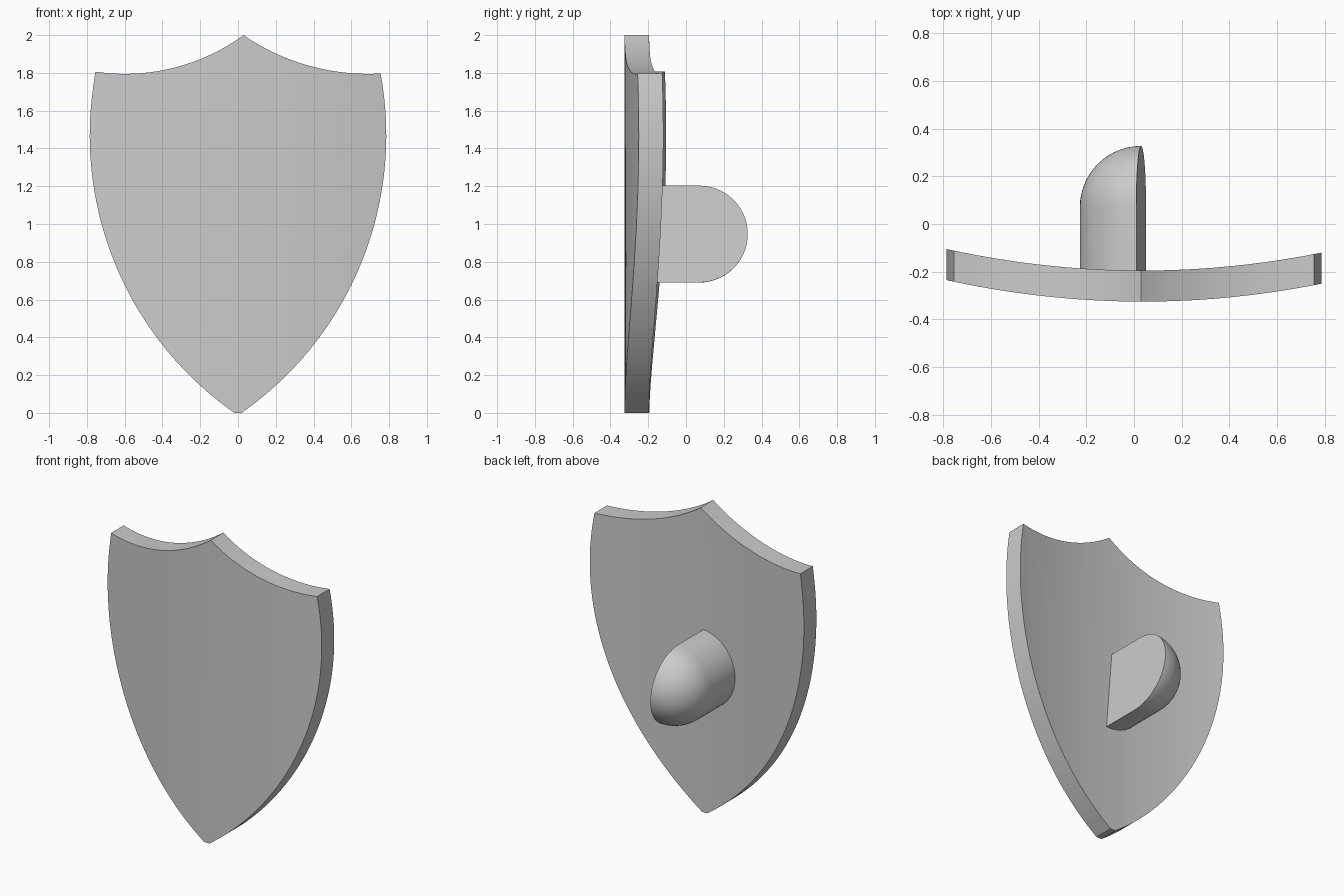
import bpy, bmesh
from math import sin, cos, pi, sqrt

cube = bpy.data.objects.get("Cube")
if cube:
    bpy.data.objects.remove(cube)

GREY = (0.6, 0.6, 0.6, 1)
mat = bpy.data.materials.new("plain_grey")
mat.use_nodes = True
mat.diffuse_color = GREY
mat.node_tree.nodes["Principled BSDF"].inputs["Base Color"].default_value = GREY


def finish(bm, name):
    bmesh.ops.recalc_face_normals(bm, faces=bm.faces)
    mesh = bpy.data.meshes.new(name)
    bm.to_mesh(mesh)
    bm.free()
    obj = bpy.data.objects.new(name, mesh)
    bpy.context.collection.objects.link(obj)
    mesh.materials.append(mat)
    bpy.ops.object.select_all(action='DESELECT')
    obj.select_set(True)
    bpy.context.view_layer.objects.active = obj
    bpy.ops.object.shade_smooth_by_angle(angle=0.5)
    return obj


def side_x(z):
    # half width of the shield at a height, a circular arc
    r = 1.794
    return 0.785 - r + sqrt(r * r - (z - 1.47) ** 2)


def scoop_z(x, centre, low, r):
    # concave arc along the top edge
    return low + r - sqrt(r * r - (x - centre) ** 2)


# Shield: outline, extruded back, sliced into strips and bowed
N = 32
PEAK, CORNER, CORNER_Z, THICK = 0.03, 0.755, 1.8, 0.13
right = [(side_x(CORNER_Z * i / N), CORNER_Z * i / N) for i in range(N)]
top = []
for i in range(N):
    x = CORNER + (PEAK - CORNER) * i / N
    top.append((x, scoop_z(x, 0.69, 1.795, 1.17)))
for i in range(N + 1):
    x = PEAK + (-CORNER - PEAK) * i / N
    top.append((x, scoop_z(x, -0.6, 1.795, 1.07)))
left = [(-x, z) for x, z in reversed(right)]

bm = bmesh.new()
face = bm.faces.new([bm.verts.new((x, 0, z)) for x, z in right + top + left])
back = bmesh.ops.extrude_face_region(bm, geom=[face])["geom"]
bmesh.ops.translate(bm, vec=(0, THICK, 0),
                    verts=[g for g in back if isinstance(g, bmesh.types.BMVert)])
for i in range(-12, 13):
    bmesh.ops.bisect_plane(bm, geom=bm.verts[:] + bm.edges[:] + bm.faces[:],
                           plane_co=(PEAK + i * 0.0625, 0, 0), plane_no=(1, 0, 0),
                           dist=0.0001)
for v in bm.verts:
    v.co.y += -0.325 + 0.1335 * (v.co.x - 0.036) ** 2
finish(bm, "shield_board")

# Grip: half of a round-ended post, its flat cut slightly tilted
R, TILT, STEPS, RINGS = 0.257, 0.08, 32, 14
profile = [(R, -0.25)]
profile += [(R * cos(pi / 2 * j / RINGS), 0.07 + R * sin(pi / 2 * j / RINGS))
            for j in range(RINGS)]
bm = bmesh.new()
tip = bm.verts.new((PEAK, 0.07 + R, 0.947))
rows = []
for i in range(STEPS + 1):
    a = TILT + pi * i / STEPS
    rows.append([bm.verts.new((PEAK - r * sin(a), y, 0.947 + r * cos(a)))
                 for r, y in profile])
for a, b in zip(rows, rows[1:]):
    for j in range(len(profile) - 1):
        bm.faces.new((a[j], a[j + 1], b[j + 1], b[j]))
    bm.faces.new((a[-1], tip, b[-1]))
bm.faces.new(rows[0] + [tip] + rows[-1][::-1])
bm.faces.new([row[0] for row in rows])
finish(bm, "back_grip")
